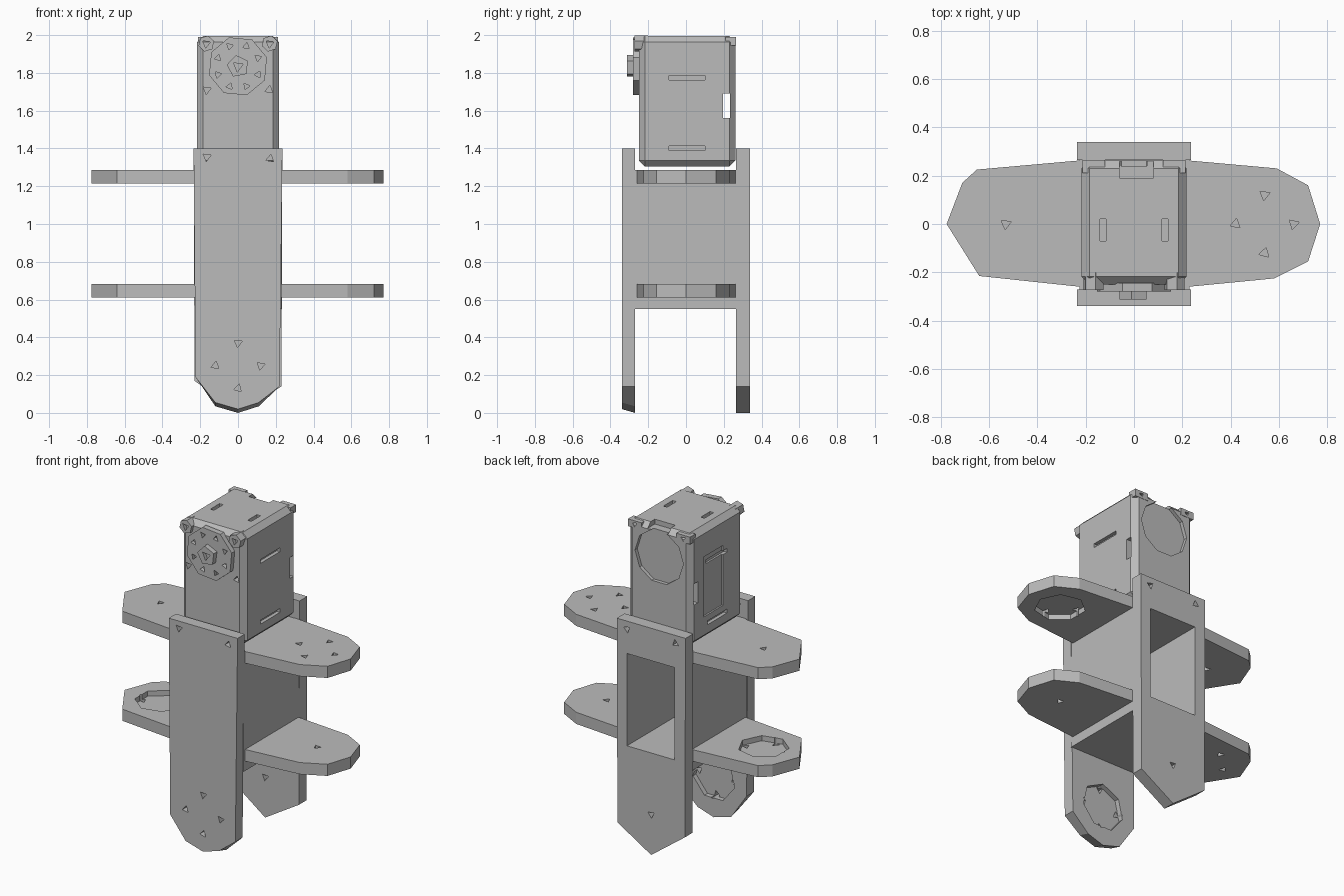
import bpy
import bmesh
from math import pi, cos, sin
from mathutils import Matrix, Vector

cube = bpy.data.objects.get("Cube")
if cube:
    bpy.data.objects.remove(cube, do_unlink=True)

grey = bpy.data.materials.new("matte_grey")
grey.use_nodes = True
grey.diffuse_color = (0.5, 0.5, 0.5, 1)
grey.node_tree.nodes["Principled BSDF"].inputs["Base Color"].default_value = (0.5, 0.5, 0.5, 1)


def finish(name, bm):
    bmesh.ops.recalc_face_normals(bm, faces=bm.faces)
    mesh = bpy.data.meshes.new(name)
    bm.to_mesh(mesh)
    bm.free()
    mesh.materials.append(grey)
    obj = bpy.data.objects.new(name, mesh)
    bpy.context.collection.objects.link(obj)
    return obj


def box(name, x, y, z, bevel=0):
    bm = bmesh.new()
    bmesh.ops.create_cube(bm, size=1)
    for v in bm.verts:
        v.co = Vector([(r[0] + r[1]) / 2 + c * (r[1] - r[0]) for c, r in zip(v.co, (x, y, z))])
    if bevel:
        bmesh.ops.bevel(bm, geom=bm.edges[:], offset=bevel, segments=1, affect='EDGES')
    return finish(name, bm)


def prism(name, outline, axis, low, high):
    """Extrude a flat outline along y (points are x, z) or z (points are x, y)."""
    bm = bmesh.new()
    place = (lambda p: (p[0], low, p[1])) if axis == 'y' else (lambda p: (p[0], p[1], low))
    face = bm.faces.new([bm.verts.new(place(p)) for p in outline])
    new = bmesh.ops.extrude_face_region(bm, geom=[face])["geom"]
    shift = Vector((0, high - low, 0)) if axis == 'y' else Vector((0, 0, high - low))
    bmesh.ops.translate(bm, vec=shift, verts=[g for g in new if isinstance(g, bmesh.types.BMVert)])
    return finish(name, bm)


def ring(centre, radius, sides, turn=0.0):
    return [(centre[0] + radius * cos(turn + 2 * pi * i / sides),
             centre[1] + radius * sin(turn + 2 * pi * i / sides)) for i in range(sides)]


def cut(target, cutter):
    mod = target.modifiers.new("cut", 'BOOLEAN')
    mod.operation, mod.solver, mod.object = 'DIFFERENCE', 'EXACT', cutter
    bpy.context.view_layer.objects.active = target
    bpy.ops.object.modifier_apply(modifier=mod.name)
    bpy.data.objects.remove(cutter, do_unlink=True)


def holes(target, centres, axis, low, high, radius=0.024):
    for i, c in enumerate(centres):
        cut(target, prism("hole", ring(c, radius, 3, 0.4 + i), axis, low, high))


def cross(c, r):
    return [(c[0], c[1] + r), (c[0] - r, c[1]), (c[0] + r, c[1]), (c[0], c[1] - r)]


# Front plate with pointed foot, horn pocket on its inner side
foot = [(-0.235, 1.4), (-0.225, 0.19), (-0.12, 0.035), (0, 0.0),
        (0.11, 0.035), (0.22, 0.14), (0.235, 1.4)]
front_plate = prism("front_plate", foot, 'y', -0.34, -0.27)
for v in front_plate.data.vertices:
    if v.co.y < -0.3 and v.co.z < 0.1:
        v.co.z += 0.02
cut(front_plate, prism("pocket", ring((0, 0.25), 0.145, 7, pi / 2), 'y', -0.3, -0.2))
holes(front_plate, cross((0, 0.25), 0.12), 'y', -0.4, -0.2)
holes(front_plate, [(-0.165, 1.355), (0.17, 1.345)], 'y', -0.4, -0.2)

# Rear plate with V foot and window
rear_foot = [(-0.235, 1.4), (-0.23, 0.17), (0, 0), (0.23, 0.14), (0.235, 1.4)]
rear_plate = prism("rear_plate", rear_foot, 'y', 0.265, 0.34)
window_x, window_z = (-0.16, 0.165), (0.63, 1.2)
cut(rear_plate, box("window", window_x, (0.2, 0.4), window_z))
holes(rear_plate, [(0, 0.25), (-0.165, 1.35), (0.165, 1.35)], 'y', 0.2, 0.4)

# Hollow middle block
middle_block = box("middle_block", (-0.225, 0.23), (-0.275, 0.27), (0.55, 1.285))
cut(middle_block, box("hollow", window_x, (-0.265, 0.4), window_z))

# Side arms: horn arms carry a pocket and four holes, idler arms one hole
left_outline = [(0.2, -0.262), (0.58, -0.225), (0.72, -0.155), (0.77, 0),
                (0.72, 0.16), (0.59, 0.23), (0.2, 0.265)]
right_outline = [(-0.2, -0.262), (-0.64, -0.215), (-0.775, 0), (-0.71, 0.17),
                 (-0.65, 0.225), (-0.2, 0.265)]
arms = [("upper_left_arm", left_outline, 0.54, 1.215, -1),
        ("lower_left_arm", left_outline, 0.54, 0.61, 0),
        ("upper_right_arm", right_outline, -0.53, 1.215, 0),
        ("lower_right_arm", right_outline, -0.53, 0.61, 1)]
for name, outline, cx, z, pocket in arms:
    arm = prism(name, outline, 'z', z, z + 0.072)
    if pocket:
        base = z + 0.04 if pocket > 0 else z - 0.03
        cut(arm, prism("pocket", ring((cx, 0), 0.145, 7), 'z', base, base + 0.062))
        holes(arm, cross((cx, 0), 0.12), 'z', z - 0.1, z + 0.2)
    else:
        holes(arm, [(cx, 0)], 'z', z - 0.1, z + 0.2)

# Motor case
motor_case = box("motor_case", (-0.217, 0.217), (-0.25, 0.262), (1.305, 1.995), 0.032)
cut(motor_case, prism("idler_recess", ring((0, 1.81), 0.165, 10), 'y', 0.24, 0.4))
cut(motor_case, box("cable_slot", (-0.4, 0.4), (0.195, 0.232), (1.56, 1.69)))
cut(motor_case, box("rear_notch", (-0.06, 0.08), (0.19, 0.3), (1.965, 2.1)))
cut(motor_case, box("side_recess", (-0.3, -0.207), (-0.05, 0.14), (1.45, 1.82)))
for side in (-1, 1):
    for z in (1.4, 1.775):
        x = sorted((side * 0.195, side * 0.3))
        cut(motor_case, box("side_slit", x, (-0.09, 0.1), (z - 0.012, z + 0.012)))
    x = sorted((side * 0.115, side * 0.14))
    cut(motor_case, box("top_slit", x, (-0.07, 0.02), (1.97, 2.1)))
holes(motor_case, [(-0.165, 1.71), (0.165, 1.71)], 'y', -0.4, -0.2)

# Corner screw lugs
for side, word in ((-1, "right"), (1, "left")):
    lug = prism(word + "_front_lug", ring((side * 0.168, 1.955), 0.043, 6, 0.3), 'y', -0.272, -0.2)
    holes(lug, [(side * 0.168, 1.955)], 'y', -0.4, -0.24)
    x = sorted((side * 0.12, side * 0.212))
    rear_lug = box(word + "_rear_lug", x, (0.21, 0.264), (1.945, 1.99))
    holes(rear_lug, [(side * 0.166, 1.967)], 'y', 0.245, 0.4, 0.018)

# Output horn and hub
horn_centre = (0, 1.835)
horn = prism("output_horn", ring(horn_centre, 0.16, 8, 0.3), 'y', -0.28, -0.245)
holes(horn, ring(horn_centre, 0.115, 8, pi / 8), 'y', -0.4, -0.255, 0.02)
hub = prism("horn_hub", ring(horn_centre, 0.06, 5, 0.5), 'y', -0.312, -0.27)
holes(hub, [horn_centre], 'y', -0.4, -0.29, 0.03)
